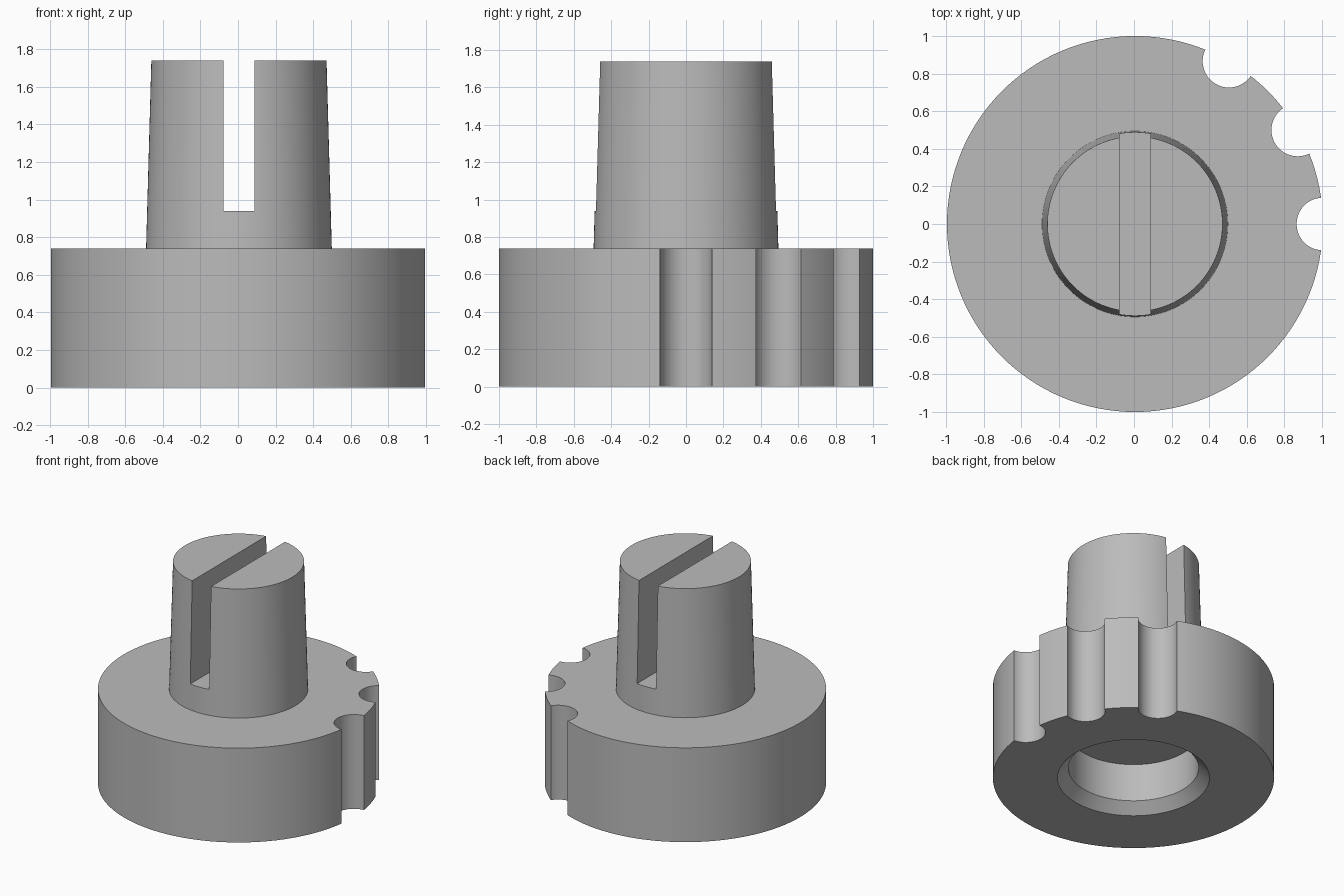
import bpy, bmesh, math

if "Cube" in bpy.data.objects:
    bpy.data.objects.remove(bpy.data.objects["Cube"])

CX = 0.005  # axis of the knob, offset because the notches trim its right edge

grey = bpy.data.materials.new("plain grey")
grey.diffuse_color = (0.5, 0.5, 0.5, 1)
grey.use_nodes = True
grey.node_tree.nodes["Principled BSDF"].inputs["Base Color"].default_value = grey.diffuse_color


def make(name, bm):
    bmesh.ops.recalc_face_normals(bm, faces=bm.faces)
    mesh = bpy.data.meshes.new(name)
    bm.to_mesh(mesh)
    bm.free()
    mesh.materials.append(grey)
    ob = bpy.data.objects.new(name, mesh)
    bpy.context.collection.objects.link(ob)
    return ob


def lathe(name, profile, x=CX, y=0.0, steps=128):
    """Closed solid turned from (radius, z) points, starting and ending on the axis."""
    bm = bmesh.new()
    verts = [bm.verts.new((r, 0, z)) for r, z in profile]
    edges = [bm.edges.new(pair) for pair in zip(verts, verts[1:])]
    bmesh.ops.spin(bm, geom=verts + edges, cent=(0, 0, 0), axis=(0, 0, 1),
                   angle=2 * math.pi, steps=steps)
    bmesh.ops.remove_doubles(bm, verts=bm.verts, dist=1e-4)
    bmesh.ops.translate(bm, verts=bm.verts, vec=(x, y, 0))
    return make(name, bm)


def cut(body, cutter):
    mod = body.modifiers.new("cut", 'BOOLEAN')
    mod.operation = 'DIFFERENCE'
    mod.solver = 'EXACT'
    mod.object = cutter
    bpy.context.view_layer.objects.active = body
    bpy.ops.object.modifier_apply(modifier=mod.name)
    bpy.data.objects.remove(cutter)


# Round base with tapered stem and chamfered socket underneath
knob = lathe("slotted_knob", [
    (0, 0.375), (0.463, 0.375), (0.463, 0.078), (0.541, 0), (1, 0),
    (1, 0.74), (0.494, 0.74), (0.466, 1.74), (0, 1.74)])

# Three grip notches on the rim
for deg in (0, 30, 60):
    a = math.radians(deg)
    cut(knob, lathe("notch_cutter", [(0, -0.1), (0.14, -0.1), (0.14, 0.9), (0, 0.9)],
                    CX + math.cos(a), math.sin(a), 48))

# Slot through the stem
bm = bmesh.new()
bmesh.ops.create_cube(bm, size=1)
bmesh.ops.scale(bm, vec=(0.164, 1.4, 1), verts=bm.verts)
bmesh.ops.translate(bm, vec=(CX, 0, 1.44), verts=bm.verts)
cut(knob, make("slot_cutter", bm))

# Smooth round walls, sharp rims
bpy.ops.object.select_all(action='DESELECT')
knob.select_set(True)
bpy.context.view_layer.objects.active = knob
bpy.ops.object.shade_smooth_by_angle(angle=math.radians(30))
